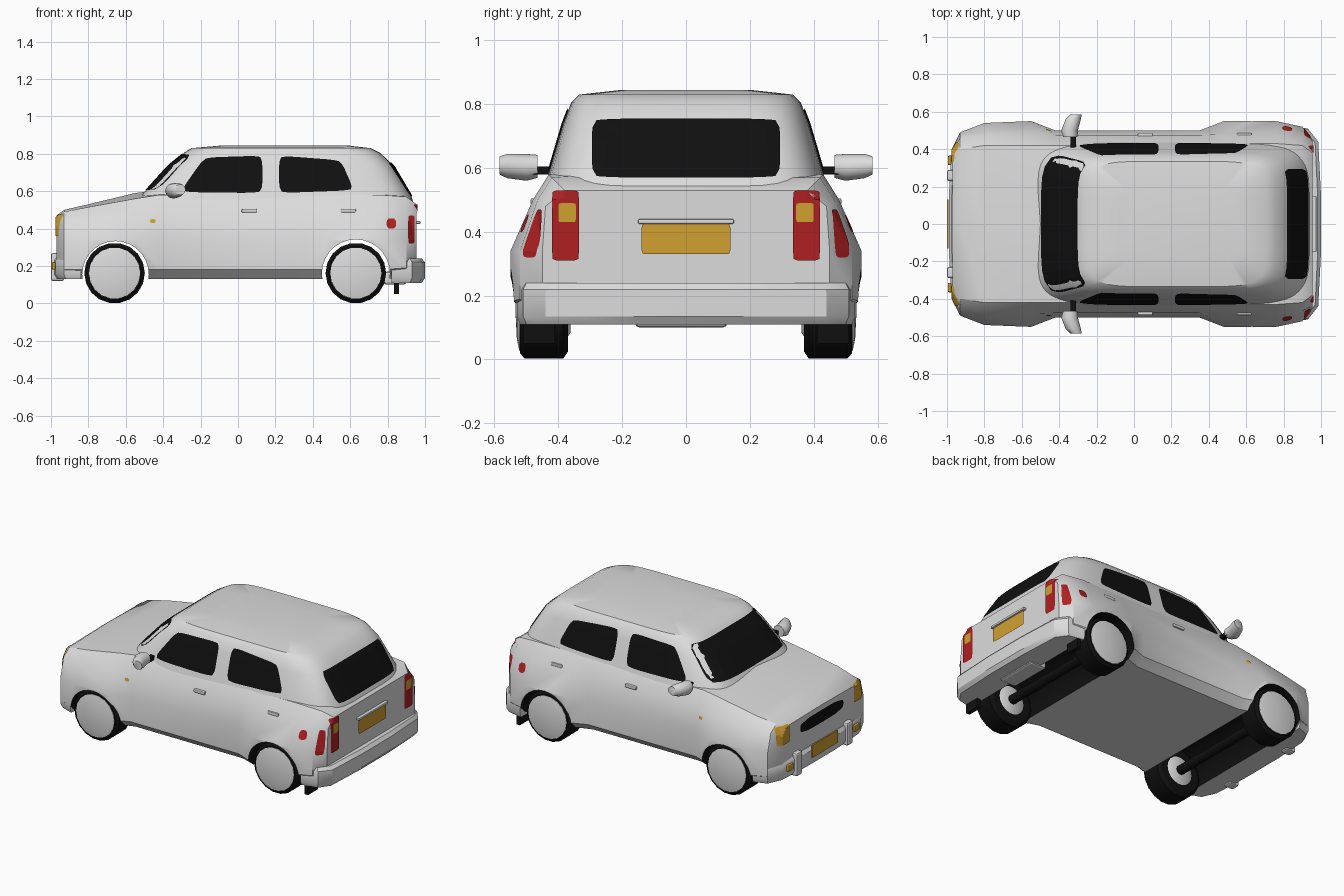
import bpy, bmesh, math
from mathutils import Vector
from mathutils.bvhtree import BVHTree

if "Cube" in bpy.data.objects:
    bpy.data.objects.remove(bpy.data.objects["Cube"])


def material(name, rgb):
    m = bpy.data.materials.new(name)
    m.diffuse_color = (*rgb, 1)
    m.use_nodes = True
    m.node_tree.nodes["Principled BSDF"].inputs["Base Color"].default_value = m.diffuse_color
    return m


WHITE = material("silver white", (0.72, 0.72, 0.72))
BLACK = material("black", (0.005, 0.005, 0.005))
AMBER = material("amber", (0.64, 0.35, 0.03))
RED = material("red", (0.43, 0.014, 0.016))


def make(name, bm, mat, smooth=None, recalc=True):
    if recalc:
        bmesh.ops.recalc_face_normals(bm, faces=bm.faces[:])
    me = bpy.data.meshes.new(name)
    bm.to_mesh(me)
    bm.free()
    ob = bpy.data.objects.new(name, me)
    bpy.context.collection.objects.link(ob)
    me.materials.append(mat)
    if smooth:
        activate(ob)
        bpy.ops.object.shade_smooth_by_angle(angle=math.radians(smooth))
    return ob


def activate(ob):
    bpy.ops.object.select_all(action='DESELECT')
    ob.select_set(True)
    bpy.context.view_layer.objects.active = ob


def loft(name, rings, mat, smooth=None):
    bm = bmesh.new()
    rows = [[bm.verts.new(p) for p in r] for r in rings]
    n = len(rows[0])
    for a, b in zip(rows, rows[1:]):
        for i in range(n):
            bm.faces.new((a[i], a[(i + 1) % n], b[(i + 1) % n], b[i]))
    bm.faces.new(rows[0])
    bm.faces.new(rows[-1])
    return make(name, bm, mat, smooth)


def disc_loft(name, x, z, steps, mat, sides=20, smooth=40):
    """Lathe around a y-parallel axis; steps are (y, radius)."""
    rings = [[(x + r * math.cos(math.tau * i / sides), y, z + r * math.sin(math.tau * i / sides))
              for i in range(sides)] for y, r in steps]
    return loft(name, rings, mat, smooth)


def box(name, lo, hi, mat, bevel=0.0):
    rings = [[(lo[0], lo[1], z), (hi[0], lo[1], z), (hi[0], hi[1], z), (lo[0], hi[1], z)]
             for z in (lo[2], hi[2])]
    ob = loft(name, rings, mat)
    if bevel:
        mod = ob.modifiers.new("bevel", 'BEVEL')
        mod.width, mod.segments = bevel, 2
    return ob


# Lower body: x, y max, z bottom, shoulder y/z, top edge y/z, z centre
stations = [
    (-0.97, .40, .17, .40, .42, .36, .465, .47),
    (-0.93, .49, .13, .46, .45, .40, .49, .50),
    (-0.80, .54, .13, .48, .46, .42, .515, .53),
    (-0.55, .55, .13, .48, .48, .42, .56, .59),
    (-0.42, .50, .13, .475, .49, .42, .58, .605),
    (0.35, .50, .13, .475, .50, .43, .58, .60),
    (0.48, .55, .13, .48, .50, .43, .58, .60),
    (0.76, .55, .13, .48, .50, .43, .58, .60),
    (0.90, .52, .14, .465, .50, .42, .57, .57),
    (0.955, .45, .18, .44, .48, .38, .53, .53)]
rings = []
for x, y, zb, ys, zs, yt, zt, zc in stations:
    half = [(y * .9, zb), (y, zb + .05), (y, .34), (ys, zs), (yt, zt)]
    rings.append([(x, 0, zb)] + [(x, a, b) for a, b in half] + [(x, 0, zc)]
                 + [(x, -a, b) for a, b in reversed(half)])
body = loft("lower_body", rings, WHITE)

# Wheel tunnels, black inside
ARCHES = ((-0.655, .155, .178), (0.63, .16, .182))
for x, z, r in ARCHES:
    cutter = disc_loft("arch_cutter", x, z, [(-.7, r), (.7, r)], BLACK, 28, None)
    mod = body.modifiers.new("arch", 'BOOLEAN')
    mod.operation, mod.object, mod.solver = 'DIFFERENCE', cutter, 'EXACT'
    activate(body)
    bpy.ops.object.modifier_apply(modifier=mod.name)
    bpy.data.objects.remove(cutter)
me = body.data
me.materials.clear()
me.materials.append(WHITE)
me.materials.append(BLACK)
for p in me.polygons:
    pts = [me.vertices[i].co for i in p.vertices]
    p.material_index = int(any(
        all(abs(math.hypot(c.x - x, c.z - z) - r) < .004 for c in pts) for x, z, r in ARCHES))
activate(body)
bpy.ops.object.shade_smooth_by_angle(angle=math.radians(35))

# Cabin: rounded rectangles stacked upwards: z, front x, rear x, half width
levels = [(.50, -.56, .952, .455), (.58, -.515, .925, .432), (.74, -.37, .83, .385),
          (.805, -.29, .76, .36), (.83, -.25, .71, .335), (.845, -.08, .58, .20)]


def se(v):
    return math.copysign(abs(v) ** (1 / 3), v)


rings = []
for z, xf, xr, yh in levels:
    rings.append([((xf + xr) / 2 + (xr - xf) / 2 * se(math.cos(t)), yh * se(math.sin(t)), z)
                  for t in (math.tau * (i + .5) / 56 for i in range(56))])
cabin = loft("cabin", rings, WHITE, 30)

# Painted plates projected onto the bodywork
trees = []
for ob in (body, cabin):
    bm = bmesh.new()
    bm.from_mesh(ob.data)
    trees.append(BVHTree.FromBMesh(bm))
    bm.free()


def decal(name, axis, s, quad, mat, k=.07, off=.005, nu=14, nv=8):
    """quad: bottom-left, bottom-right, top-left, top-right in (u, z)."""
    bl, br, tl, tr = (Vector(q) for q in quad)
    d = Vector((-s, 0, 0)) if axis == 'x' else Vector((0, -s, 0))
    bm = bmesh.new()
    rows = []
    for j in range(nv + 1):
        row = []
        for i in range(nu + 1):
            a, b = 2 * i / nu - 1, 2 * j / nv - 1
            u, v = (1 + a * (1 - k * b ** 6)) / 2, (1 + b * (1 - k * a ** 6)) / 2
            q = bl.lerp(br, u).lerp(tl.lerp(tr, u), v)
            o = Vector((s * 3, q.x, q.y)) if axis == 'x' else Vector((q.x, s * 3, q.y))
            hits = [h for h in (t.ray_cast(o, d) for t in trees) if h[0]]
            if hits:
                p = min(hits, key=lambda h: h[3])[0]
            else:
                p = min((t.find_nearest(o + d * 2.2) for t in trees), key=lambda h: h[3])[0]
            row.append(bm.verts.new(p - d * off))
        rows.append(row)
    flip = (s < 0) if axis == 'x' else (s > 0)
    for a, b in zip(rows, rows[1:]):
        for i in range(nu):
            f = (a[i], a[i + 1], b[i + 1], b[i])
            bm.faces.new(f[::-1] if flip else f)
    return make(name, bm, mat, recalc=False)


def rect(u0, u1, v0, v1):
    return (u0, v0), (u1, v0), (u0, v1), (u1, v1)


decal("windscreen", 'x', -1, ((-.375, .605), (.375, .605), (-.33, .80), (.33, .80)), BLACK, .05)
decal("rear_window", 'x', 1, rect(-.295, .295, .57, .755), BLACK, .05)
decal("grille", 'x', -1, rect(-.22, .22, .36, .44), BLACK, .2)
decal("rear_plate", 'x', 1, rect(-.14, .14, .33, .425), AMBER, .03, .009)
box("rear_plate_lip", (.94, -.15, .425), (.975, .15, .44), WHITE, .004)

for s in (-1, 1):
    # Side glass
    decal("front_side_window", 'y', s, ((-.31, .595), (.13, .59), (-.18, .78), (.13, .79)), BLACK)
    decal("rear_side_window", 'y', s, ((.22, .59), (.62, .605), (.22, .79), (.55, .765)), BLACK)
    # Lamps
    decal("headlight", 'x', -1, rect(*sorted((s * .33, s * .435)), .36, .475), AMBER, .06)
    decal("tail_light", 'x', 1, rect(*sorted((s * .335, s * .42)), .31, .53), RED, .05)
    decal("tail_indicator", 'x', 1, rect(*sorted((s * .345, s * .40)), .43, .49), AMBER, .06, .009)
    decal("tail_light_side", 'y', s, rect(.91, .945, .32, .47), RED, .1)
    decal("side_reflector", 'y', s, rect(.795, .845, .40, .455), RED, .25)
    decal("side_repeater", 'y', s, rect(-.47, -.44, .43, .45), AMBER, .2)
    # Mirror with black arm
    box("mirror_arm", (-.34, min(s * .41, s * .48), .58), (-.31, max(s * .41, s * .48), .605), BLACK)
    shell = [(y, c, h, x) for y, c, h, x in ((.465, .605, .036, -.34), (.50, .602, .042, -.345),
                                             (.56, .606, .038, -.325), (.585, .608, .028, -.31))]
    loft("mirror", [[(x + .045 * math.cos(t) * h / .042, s * y, c + h * math.sin(t))
                     for t in (math.tau * i / 12 for i in range(12))] for y, c, h, x in shell], WHITE, 50)
    # Wheels
    for x in (-.66, .63):
        disc_loft("tyre", x, .162, [(s * .37, .14), (s * .385, .162), (s * .505, .162),
                                    (s * .52, .145)], BLACK, 18, 25)
        disc_loft("hubcap", x, .162, [(s * .50, .138), (s * .522, .137), (s * .530, .10),
                                      (s * .534, .02)], WHITE, 18)
        disc_loft("inner_hub", x, .162, [(s * .362, .08), (s * .39, .12)], WHITE, 18)
    # Small body fittings
    for x in (.02, .55):
        box("door_handle", (x, min(s * .46, s * .487), .485), (x + .08, max(s * .46, s * .487), .505),
            WHITE, .005)
    box("mudflap", (.835, min(s * .41, s * .51), .05), (.86, max(s * .41, s * .51), .16), BLACK)
    box("overrider", (-1.0, s * .26 - .03, .12), (-.93, s * .26 + .03, .27), WHITE, .012)
    box("bumper_indicator", (-.995, s * .34 - .025, .18), (-.96, s * .34 + .025, .22), AMBER, .006)


# Bumpers: half plan outline extruded upwards with a rounded edge
def bumper(name, pts, z0, z1):
    plan = pts + [(x, -y) for x, y in reversed(pts)]
    cx = plan[0][0]
    rings = [[(cx + (x - cx) * k, y * (.98 + .02 * (k == 1)), z) for x, y in plan]
             for z, k in ((z0, .9), (z0 + .025, 1), (z1 - .02, 1), (z1, .9))]
    return loft(name, rings, WHITE, 35)


bumper("front_bumper", [(-.84, .52), (-.93, .49), (-.975, .40), (-.99, .15)], .13, .25)
bumper("rear_bumper", [(.82, .53), (.93, .51), (.985, .44), (1.0, .15)], .11, .24)
box("front_plate", (-1.0, -.13, .185), (-.991, .13, .265), AMBER)

# Underside
for x in (-.66, .63):
    disc_loft("axle", x, .162, [(-.4, .03), (.4, .03)], BLACK, 10)
box("silencer", (.78, -.16, .10), (.90, .13, .17), WHITE, .015)
